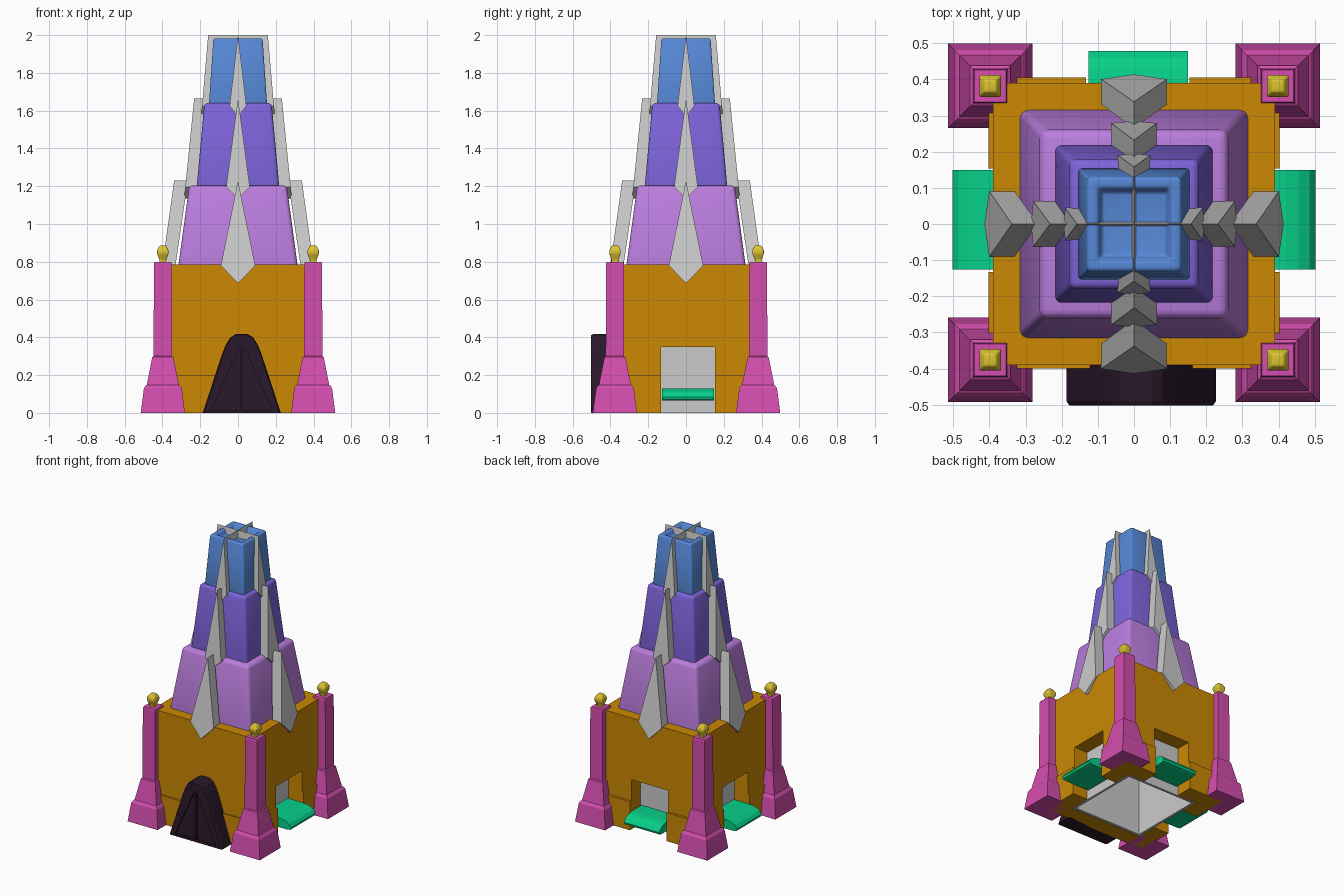
import bpy, bmesh
from math import pi, radians
from mathutils import Matrix, Vector

if "Cube" in bpy.data.objects:
    bpy.data.objects.remove(bpy.data.objects["Cube"])


def material(name, rgb):
    m = bpy.data.materials.new(name)
    m.diffuse_color = [c ** 2.2 for c in rgb] + [1.0]
    m.use_nodes = True
    m.node_tree.nodes["Principled BSDF"].inputs["Base Color"].default_value = m.diffuse_color
    return m


ORANGE = material("orange", (.79, .53, .05))
LILAC = material("lilac", (.73, .49, .87))
VIOLET = material("violet", (.49, .39, .85))
BLUE = material("blue", (.34, .53, .84))
PINK = material("pink", (.83, .31, .68))
GOLD = material("gold", (.86, .76, .2))
DARK = material("dark", (.18, .12, .18))
GREEN = material("green", (.06, .81, .53))


def loft(name, rings, mat=None, bevel=0.0, matrix=Matrix(), cap_start=True):
    """Skin equal-length rings of points into a mesh, optionally bevelled."""
    bm = bmesh.new()
    rows = [[bm.verts.new(matrix @ Vector(p)) for p in r] for r in rings]
    for a, b in zip(rows, rows[1:]):
        for i in range(len(a)):
            j = (i + 1) % len(a)
            bm.faces.new((a[i], a[j], b[j], b[i]))
    if cap_start:
        bm.faces.new(rows[0])
    bm.faces.new(rows[-1])
    bmesh.ops.recalc_face_normals(bm, faces=bm.faces)
    if bevel:
        bmesh.ops.bevel(bm, geom=bm.edges[:], offset=bevel, segments=3,
                        profile=0.5, affect='EDGES', clamp_overlap=True)
    me = bpy.data.meshes.new(name)
    bm.to_mesh(me)
    bm.free()
    ob = bpy.data.objects.new(name, me)
    bpy.context.collection.objects.link(ob)
    if mat:
        me.materials.append(mat)
    if bevel:
        bpy.ops.object.select_all(action='DESELECT')
        ob.select_set(True)
        bpy.context.view_layer.objects.active = ob
        bpy.ops.object.shade_smooth_by_angle(angle=radians(40))
    return ob


def square(h, z, x=0, y=0, hy=None):
    hy = h if hy is None else hy
    return [(x - h, y - hy, z), (x + h, y - hy, z), (x + h, y + hy, z), (x - h, y + hy, z)]


def tower(name, profile, x=0, y=0, **kw):
    """Square-section solid from (half width, z) pairs."""
    return loft(name, [square(h, z, x, y) for h, z in profile], **kw)


def cut(ob, cutters):
    bpy.context.view_layer.objects.active = ob
    for c in cutters:
        m = ob.modifiers.new("cut", 'BOOLEAN')
        m.object = c
        m.solver = 'EXACT'
        bpy.ops.object.modifier_apply(modifier=m.name)


def discard(cutters):
    for c in cutters:
        bpy.data.objects.remove(c)


# Hollow orange keep with a plinth band and openings on right, back and left
walls = tower("keep_walls", [(.39, 0), (.39, .785)], mat=ORANGE)
band = tower("keep_band", [(.403, 0), (.403, .2)], y=.003, mat=ORANGE)
cutters = [tower("cavity_cutter", [(.285, -.1), (.285, .74)])]
for sx, sy in ((1, 0), (-1, 0), (0, 1)):
    c = (.35 * sx if sx else .01, .35 * sy if sy else .01)
    hx, hy = (.11, .143) if sx else (.143, .11)
    cutters.append(loft("opening_cutter", [square(hx, -.1, *c, hy), square(hx, .35, *c, hy)]))
for ob in (walls, band):
    cut(ob, cutters)
discard(cutters)

# Grey inner shell, open underneath
tower("inner_shell", [(.265, 0), (.282, 0), (.282, .735), (.265, .735), (.265, .72)],
      cap_start=False)
inner = tower("inner_lining", [(.265, 0), (.265, .72)], cap_start=False)

# Green curved ledges in the openings
ledge = [(.27, .065), (.27, .13), (.42, .13), (.455, .123), (.485, .108), (.502, .085),
         (.497, .07), (.475, .065)]
for side, angle, shift in (("right", 0, 0), ("back", pi / 2, -.024), ("left", pi, 0)):
    s = -1 if side != "right" else 1
    ys = (-.126, .149) if s > 0 else (-.149, .126)
    rings = [[(r + (shift if r > .3 else 0), y, z) for r, z in ledge] for y in ys]
    loft(side + "_ledge", rings, GREEN, matrix=Matrix.Rotation(angle, 4, 'Z'))

# Dark arched door with two recessed triangular leaves
half = [(.207, 0), (.105, .31), (.085, .36), (.06, .4), (.03, .418)]
arch = [(.02 + x, z) for x, z in half] + [(.02 - x, z) for x, z in reversed(half)]
door = loft("front_door", [[(x, -.38, z) for x, z in arch], [(x, -.49, z) for x, z in arch],
                           [(.02 + (x - .02) * .96, -.502, z * .985) for x, z in arch]], DARK)
leaves = []
for s in (-1, 1):
    tri = [(.02 + s * .006, .015), (.02 + s * .16, .015), (.02 + s * .006, .36)]
    leaves.append(loft("leaf_cutter", [[(x, y, z) for x, z in tri] for y in (-.6, -.487)]))
cut(door, leaves)
discard(leaves)

# Three stacked, tapering, rounded tiers; the top one has a sunken roof
tower("lower_tier", [(.321, .74), (.258, 1.205)], mat=LILAC, bevel=.022)
tower("middle_tier", [(.222, 1.16), (.178, 1.64)], mat=VIOLET, bevel=.018)
tower("upper_tier", [(.156, 1.6), (.13, 1.982), (.1, 1.982), (.088, 1.95)],
      mat=BLUE, bevel=.009)

# Kite-shaped buttress fins on all four sides of each tier:
# name, half width, apex z, widest z, tip z, outer y (apex, tip), inner y (apex, tip)
FINS = (("lower_fin", .091, 1.23, .78, .685, (.338, .414), (.265, .345)),
        ("middle_fin", .063, 1.665, 1.195, 1.135, (.232, .285), (.175, .215)),
        ("upper_fin", .045, 2.0, 1.625, 1.57, (.158, .195), (0, 0)))
for name, w, za, zw, zt, outer, inside in FINS:
    kite = [(0, za), (w, zw), (0, zt), (-w, zw)]
    rings = []
    for a, t in (outer, inside):
        rings.append([(x, -(a + (t - a) * (za - z) / (za - zt)), z) for x, z in kite])
    for k, side in enumerate(("front", "right", "back", "left")):
        loft(side + "_" + name, rings, matrix=Matrix.Rotation(k * pi / 2, 4, 'Z'))

# Corner pillars on stepped flared bases, with gold finials
PILLAR = [(.117, 0), (.1, .13), (.09, .145), (.085, .148), (.056, .295), (.049, .3),
          (.049, .315), (.047, .79), (.044, .8)]
FINIAL = [(.018, .79), (.018, .812), (.03, .842), (.03, .862), (.017, .886)]
for sx in (-1, 1):
    for sy in (-1, 1):
        label = ("front" if sy < 0 else "back") + ("_left" if sx < 0 else "_right")
        x, y = sx * .398, sy * .379 + .003
        tower(label + "_pillar", PILLAR, x, y, mat=PINK)
        tower(label + "_finial", FINIAL, x, y, mat=GOLD, bevel=.005)
